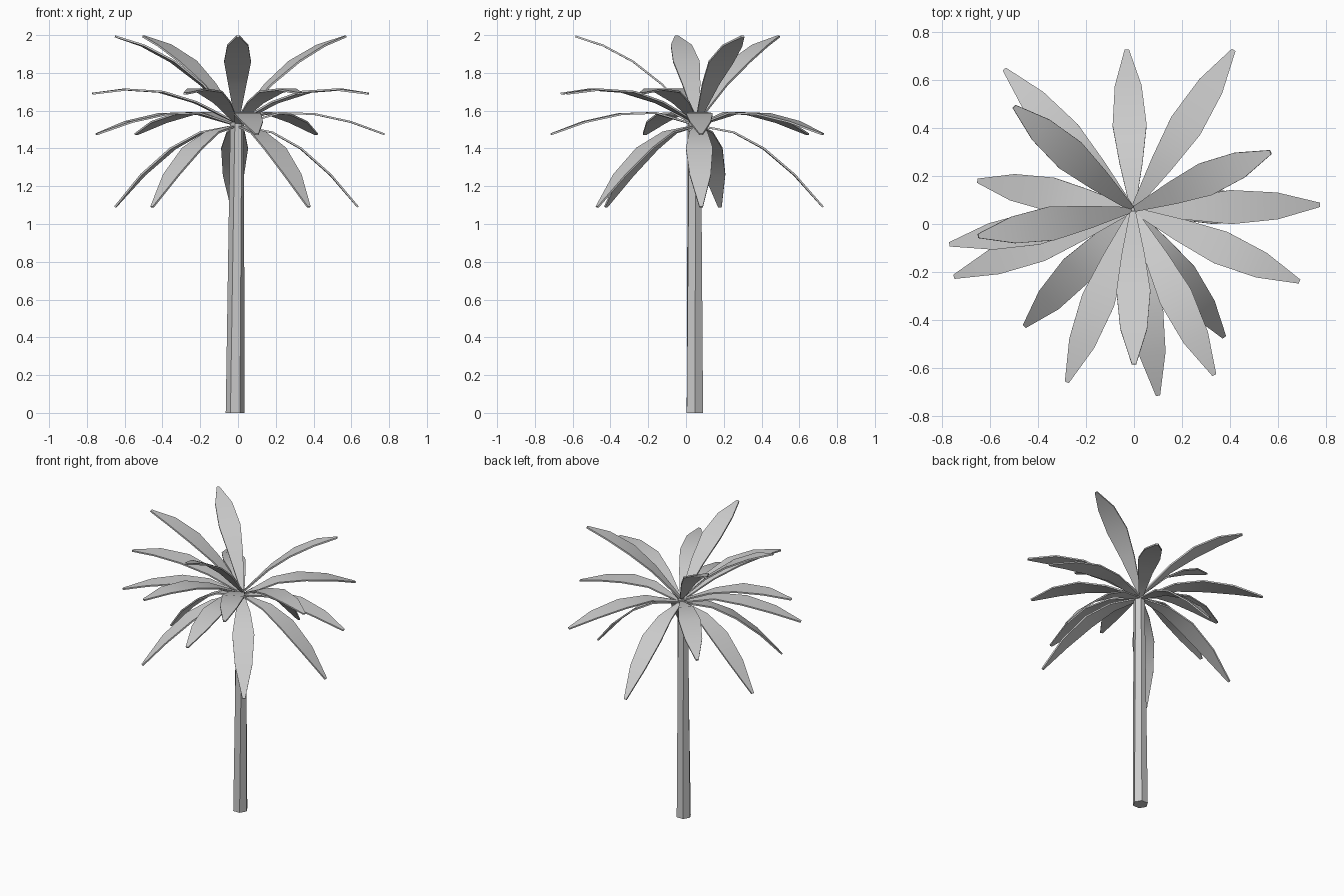
import bpy, bmesh, math
from mathutils import Vector

if "Cube" in bpy.data.objects:
    bpy.data.objects.remove(bpy.data.objects["Cube"])


def make_object(name, bm):
    bmesh.ops.recalc_face_normals(bm, faces=bm.faces)
    mesh = bpy.data.meshes.new(name)
    bm.to_mesh(mesh)
    bm.free()
    obj = bpy.data.objects.new(name, mesh)
    bpy.context.collection.objects.link(obj)
    return obj


# Trunk: slim tapering six-sided column with a slight twist
bm = bmesh.new()
rings = []
for cx, cy, z, r, turn in [(-0.015, 0.047, 0, 0.050, 0), (-0.005, 0.044, 1.54, 0.037, 12)]:
    rings.append([bm.verts.new((cx + r * math.cos(math.radians(60 * i + turn)),
                                cy + r * math.sin(math.radians(60 * i + turn)), z))
                  for i in range(6)])
for i in range(6):
    j = (i + 1) % 6
    bm.faces.new((rings[0][i], rings[0][j], rings[1][j], rings[1][i]))
bm.faces.new(rings[0])
bm.faces.new(rings[1])
make_object("trunk", bm)

# Fronds: leaf outline shared by all tiers, arched by a height profile per tier
CROWN = Vector((-0.005, 0.06, 0))
STEPS = [0.0, 0.28, 0.52, 0.77, 1.0]
HALF_WIDTHS = [0.012, 0.048, 0.071, 0.056, 0.009]
TIERS = {
    "top_frond": ([1.555, 1.74, 1.86, 1.945, 1.993],
                  [(0, -0.585), (-0.65, -0.05), (0.57, 0.30), (-0.50, 0.49)]),
    "upper_frond": ([1.54, 1.645, 1.70, 1.712, 1.69],
                    [(0.69, -0.24), (-0.77, -0.085), (-0.28, -0.66), (0.335, -0.63)]),
    "middle_frond": ([1.525, 1.588, 1.582, 1.54, 1.475],
                     [(-0.75, -0.22), (0.775, 0.08), (-0.54, 0.645), (0.415, 0.725), (0.1, -0.715)]),
    "lower_frond": ([1.52, 1.485, 1.40, 1.26, 1.09],
                    [(-0.65, 0.18), (-0.455, -0.425), (0.375, -0.47), (0.635, 0.08), (-0.03, 0.725)]),
}

for name, (heights, tips) in TIERS.items():
    for n, (x, y) in enumerate(tips):
        bm = bmesh.new()
        tip = Vector((x, y, 0))
        along = (tip - CROWN).normalized()
        side = Vector((-along.y, along.x, 0))
        root = CROWN + along * 0.01
        rows = []
        for t, w, z in zip(STEPS, HALF_WIDTHS, heights):
            p = root.lerp(tip, t)
            p.z = z
            rows.append([bm.verts.new(p + side * s * w) for s in (-1, 1)])
        for a, b in zip(rows, rows[1:]):
            bm.faces.new((a[0], a[1], b[1], b[0]))
        frond = make_object(f"{name}_{n + 1}", bm)
        shell = frond.modifiers.new("thickness", 'SOLIDIFY')
        shell.thickness = 0.01
        shell.offset = 0
        bpy.ops.object.select_all(action='DESELECT')
        frond.select_set(True)
        bpy.context.view_layer.objects.active = frond
        bpy.ops.object.modifier_apply(modifier="thickness")
        bpy.ops.object.shade_smooth_by_angle(angle=math.radians(35))
